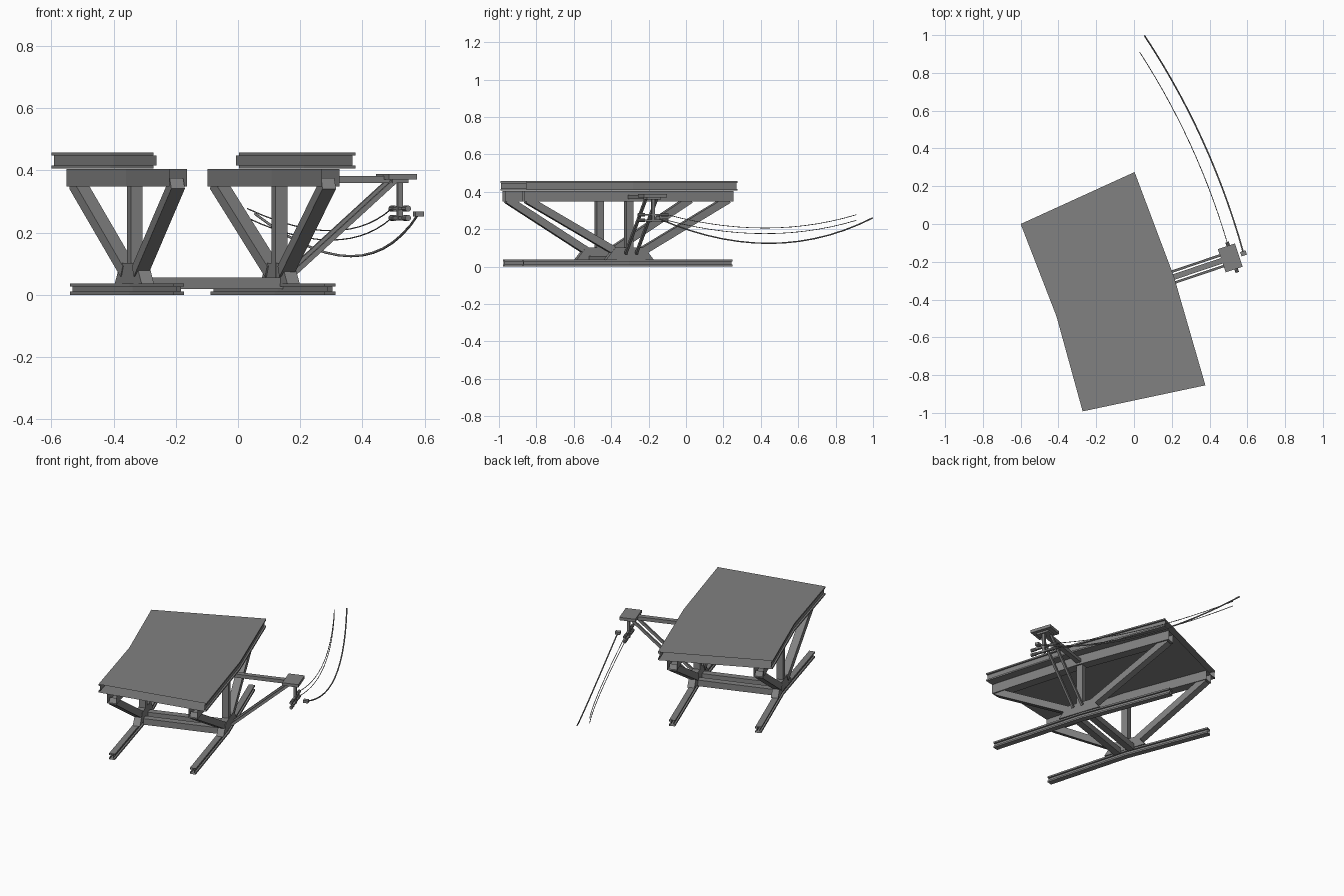
import bpy, bmesh
from mathutils import Vector, Matrix

cube = bpy.data.objects.get("Cube")
if cube:
    bpy.data.objects.remove(cube)

steel = bpy.data.materials.new("grey_steel")
steel.use_nodes = True
GREY = (0.22, 0.22, 0.22, 1)
steel.diffuse_color = GREY
steel.node_tree.nodes["Principled BSDF"].inputs["Base Color"].default_value = GREY

# Left and right deck edges at the back, the bend and the front
EDGES = [(Vector((-0.60, 0, 0)), Vector((0.003, 0.275, 0))),
         (Vector((-0.41, -0.49, 0)), Vector((0.212, -0.28, 0))),
         (Vector((-0.272, -0.992, 0)), Vector((0.378, -0.854, 0)))]
HALF = 0.33
UP = Vector((0, 0, 1))


def pos(station, d, z=0.0):
    """Point at a lateral distance d from the centre line."""
    left, right = EDGES[station]
    return left.lerp(right, (d / HALF + 1) / 2) + UP * z


BEND = pos(1, 0)
ACROSS = (EDGES[1][1] - EDGES[1][0]).normalized()
ALONG = UP.cross(ACROSS)


def local(d, s, z):
    """Point in the frame of the bend: across, along, up."""
    return BEND + ACROSS * d + ALONG * s + UP * z


def finish(name, bm):
    bmesh.ops.recalc_face_normals(bm, faces=bm.faces)
    mesh = bpy.data.meshes.new(name)
    bm.to_mesh(mesh)
    bm.free()
    mesh.materials.append(steel)
    ob = bpy.data.objects.new(name, mesh)
    bpy.context.collection.objects.link(ob)
    return ob


def sweep(name, profile, side=1):
    """Open-ended sweep of a cross-section along the bent track."""
    bm = bmesh.new()
    rings = [[bm.verts.new(pos(i, side * d, z)) for d, z in profile] for i in range(3)]
    n = len(profile)
    for a, b in zip(rings, rings[1:]):
        for k in range(n):
            m = (k + 1) % n
            bm.faces.new((a[k], a[m], b[m], b[k]))
    return finish(name, bm)


def i_section(d0, d1, z0, z1, inset, t):
    e0, e1, y0, y1 = d0 + inset, d1 - inset, z0 + t, z1 - t
    return [(d0, z0), (d1, z0), (d1, y0), (e1, y0), (e1, y1), (d1, y1),
            (d1, z1), (d0, z1), (d0, y1), (e0, y1), (e0, y0), (d0, y0)]


def bar(name, a, b, w, h, taper=1.0):
    """Box from a to b; taper shrinks the length of its upper face."""
    axis = b - a
    x = axis.normalized()
    y = ACROSS if abs(x.z) > 0.99 else UP.cross(x).normalized()
    z = x.cross(y)
    rot = Matrix((x, y, z)).transposed().to_4x4()
    bm = bmesh.new()
    bmesh.ops.create_cube(bm, size=1)
    for v in bm.verts:
        if v.co.z > 0:
            v.co.x *= taper
        v.co = Vector((v.co.x * axis.length, v.co.y * w, v.co.z * h))
    bm.transform(Matrix.Translation((a + b) / 2) @ rot)
    return finish(name, bm)


def rod(name, a, b, r):
    bm = bmesh.new()
    bmesh.ops.create_cone(bm, cap_ends=True, segments=10, radius1=r, radius2=r,
                          depth=(b - a).length)
    bm.transform(Matrix.Translation((a + b) / 2)
                 @ (b - a).to_track_quat('Z', 'Y').to_matrix().to_4x4())
    return finish(name, bm)


def cable(name, a, b, sag, bow, r):
    """Hanging cable with a slight sideways bow."""
    out = (b - a).cross(UP).normalized()
    steps = 14
    curve = bpy.data.curves.new(name, 'CURVE')
    curve.dimensions = '3D'
    curve.bevel_depth = r
    curve.bevel_resolution = 1
    curve.use_fill_caps = True
    spline = curve.splines.new('POLY')
    spline.points.add(steps)
    for k, p in enumerate(spline.points):
        t = k / steps
        f = 4 * t * (1 - t)
        p.co = (*(a.lerp(b, t) + out * bow * f - UP * sag * f), 1)
    curve.materials.append(steel)
    ob = bpy.data.objects.new(name, curve)
    bpy.context.collection.objects.link(ob)


# Deck
sweep("deck", i_section(-HALF, HALF, 0.406, 0.457, 0.01, 0.009))

# Two side trusses
for label, side in (("left", 1), ("right", -1)):
    sweep(label + "_bottom_rail", i_section(0.23, 0.265, 0, 0.037, 0.01, 0.01), side)
    sweep(label + "_top_beam",
          [(0.22, 0.348), (0.277, 0.348), (0.277, 0.405), (0.22, 0.405)], side)
    d = 0.247 * side
    bar(label + "_post", pos(1, d, 0.05), pos(1, d, 0.36), 0.04, 0.04)
    for end, station in (("back", 0), ("front", 2)):
        foot = pos(1, d).lerp(pos(station, d), 0.11) + UP * 0.075
        head = pos(1, d).lerp(pos(station, d), 0.965) + UP * 0.358
        bar(f"{label}_{end}_leg", foot, head, 0.045, 0.04)
    bar(label + "_gusset", local(d, -0.135, 0.069), local(d, 0.135, 0.069),
        0.042, 0.066, 0.6)

# Cross beams between the trusses
for s in (-0.045, 0.045):
    bar("cross_beam", local(-0.225, s, 0.037), local(0.235, s, 0.037), 0.04, 0.038)

# Side bracket with platform and struts
bar("bracket_arm", local(0.27, 0, 0.371), local(0.66, 0, 0.371), 0.03, 0.022)
bar("platform", local(0.595, 0, 0.379), local(0.69, 0, 0.379), 0.13, 0.018)
bar("platform_base", local(0.615, 0, 0.365), local(0.67, 0, 0.365), 0.08, 0.012)
for s in (-0.03, 0.03):
    bar("bracket_strut", local(0.285, s, 0.07), local(0.625, s, 0.365), 0.013, 0.016)

# Hanger with insulators
bar("hanger_post", local(0.653, 0, 0.238), local(0.653, 0, 0.365), 0.016, 0.016)
for z in (0.247, 0.277):
    bar("hanger_crossbar", local(0.653, -0.085, z), local(0.653, 0.085, z), 0.014, 0.01)
    for s in (-0.066, 0.066):
        rod("insulator", local(0.653, s - 0.018, z), local(0.653, s + 0.018, z), 0.01)

# Cables
for z in (0.247, 0.277):
    cable("thin_cable", local(0.653, 0.08, z), Vector((0.03, 0.91, z)), 0.071, 0.04, 0.002)
clamp = Vector((0.58, -0.155, 0.26))
bar("cable_clamp", clamp - ACROSS * 0.015, clamp + ACROSS * 0.015, 0.024, 0.016)
cable("heavy_cable", clamp, Vector((0.055, 0.998, 0.26)), 0.136, 0.05, 0.004)
